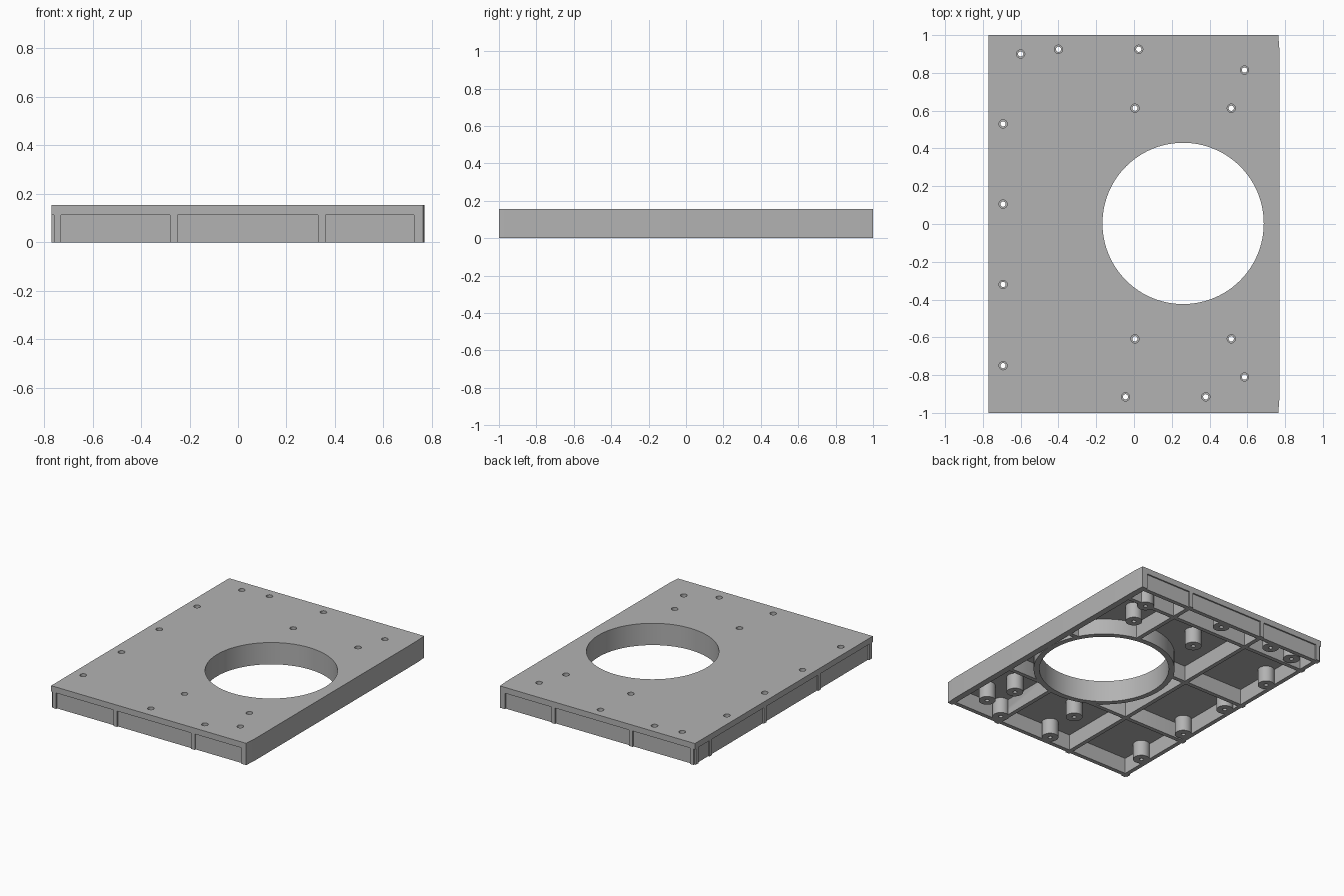
import bpy, bmesh
from math import radians
from mathutils import Matrix, Vector

old = bpy.data.objects.get("Cube")
if old:
    bpy.data.objects.remove(old, do_unlink=True)

H, DECK = 0.155, 0.113            # overall height, underside of the deck
X, Y, T = 0.77, 1.0, 0.03         # half sizes, rib thickness
LIP = 0.01                        # deck overhang past the recessed walls
HOLE, R = Vector((0.26, 0.003, 0)), 0.427

SCREWS = [(-.60, .90), (-.40, .925), (.025, .925), (.585, .815), (.005, .613),
          (.515, .613), (-.693, .53), (-.693, .105), (-.693, -.32), (-.693, -.75),
          (.005, -.608), (.515, -.608), (.585, -.81), (-.045, -.915), (.38, -.915)]

grey = bpy.data.materials.new("mid_grey")
grey.use_nodes = True
grey.diffuse_color = (0.45, 0.45, 0.45, 1)
grey.node_tree.nodes["Principled BSDF"].inputs["Base Color"].default_value = grey.diffuse_color


def finish(name, bm):
    bmesh.ops.recalc_face_normals(bm, faces=bm.faces)
    mesh = bpy.data.meshes.new(name)
    bm.to_mesh(mesh)
    bm.free()
    mesh.materials.append(grey)
    ob = bpy.data.objects.new(name, mesh)
    bpy.context.collection.objects.link(ob)
    return ob


def prism(name, outline, z0, z1):
    """Extrude a flat outline between two heights."""
    bm = bmesh.new()
    face = bm.faces.new([bm.verts.new((x, y, z0)) for x, y in outline])
    ext = bmesh.ops.extrude_face_region(bm, geom=[face])
    verts = [v for v in ext["geom"] if isinstance(v, bmesh.types.BMVert)]
    bmesh.ops.translate(bm, verts=verts, vec=(0, 0, z1 - z0))
    return finish(name, bm)


def box(name, x0, x1, y0, y1):
    return prism(name, [(x0, y0), (x1, y0), (x1, y1), (x0, y1)], 0, DECK)


def add_cylinder(bm, x, y, r, z0, z1, n):
    bmesh.ops.create_cone(bm, cap_ends=True, segments=n, radius1=r, radius2=r,
                          depth=z1 - z0, matrix=Matrix.Translation((x, y, (z0 + z1) / 2)))


def cylinders(name, spots, r, z0, z1, n=32):
    bm = bmesh.new()
    for x, y in spots:
        add_cylinder(bm, x, y, r, z0, z1, n)
    return finish(name, bm)


# Cutters: the big opening, the rib clearance, and the stepped screw holes
centre = [(HOLE.x, HOLE.y)]
opening = cylinders("opening_cutter", centre, R, -0.1, 0.3, 96)
clearance = cylinders("clearance_cutter", centre, R + 0.015, -0.1, 0.3, 96)
pilot = cylinders("pilot_cutter", SCREWS, 0.014, -0.1, 0.3, 20)
bore = cylinders("bore_cutter", SCREWS, 0.022, 0.05, 0.3, 20)
cutters = [opening, clearance, pilot, bore]


def cut(ob, *tools):
    for tool in tools:
        mod = ob.modifiers.new("cut", "BOOLEAN")
        mod.operation, mod.solver, mod.object = "DIFFERENCE", "EXACT", tool
    bpy.context.view_layer.update()
    dg = bpy.context.evaluated_depsgraph_get()
    mesh = bpy.data.meshes.new_from_object(ob.evaluated_get(dg))
    ob.modifiers.clear()
    ob.data = mesh
    return ob


parts = []

# Deck, with a very slightly bowed long side
bow = [(X - 0.006, -Y), (X, -0.92), (X, 0.92), (X - 0.006, Y)]
deck = prism("deck", [(-X, -Y)] + bow + [(-X, Y)], DECK, H)
parts.append(cut(deck, opening, pilot, bore))

# Plain thick wall under the bowed side
inner = X - 0.045
wall = prism("thick_side_wall", [(inner, -Y)] + bow + [(inner, Y)], 0, DECK)
parts.append(cut(wall, clearance))

# Recessed walls on the other three sides
for name, s in (("front_wall", -1), ("back_wall", 1)):
    a, b = sorted((s * (Y - LIP), s * (Y - LIP - T)))
    parts.append(cut(box(name, -X, inner, a, b), pilot, bore))
parts.append(cut(box("thin_side_wall", -X + LIP, -X + LIP + T, -Y, Y), pilot, bore))

# Stiffening grid: ribs run through the walls to the deck edge
for i, x in enumerate((-0.265, 0.345)):
    rib = box(f"long_rib_{i + 1}", x - T / 2, x + T / 2, -Y, Y)
    parts.append(cut(rib, clearance, pilot, bore))
for i, y in enumerate((-0.40, 0.21, 0.82)):
    rib = box(f"cross_rib_{i + 1}", -X, inner, y - T / 2, y + T / 2)
    parts.append(cut(rib, clearance, pilot, bore))

# Collar around the opening
collar = cylinders("opening_collar", centre, R + 0.038, 0, DECK, 96)
parts.append(cut(collar, opening))

# Screw bosses
parts.append(cut(cylinders("screw_bosses", SCREWS, 0.055, 0, DECK), pilot, bore))

for tool in cutters:
    bpy.data.objects.remove(tool, do_unlink=True)

# Smooth round surfaces, keep hard edges
bpy.ops.object.select_all(action="DESELECT")
for ob in parts:
    ob.select_set(True)
bpy.context.view_layer.objects.active = parts[0]
bpy.ops.object.shade_smooth_by_angle(angle=radians(30))
